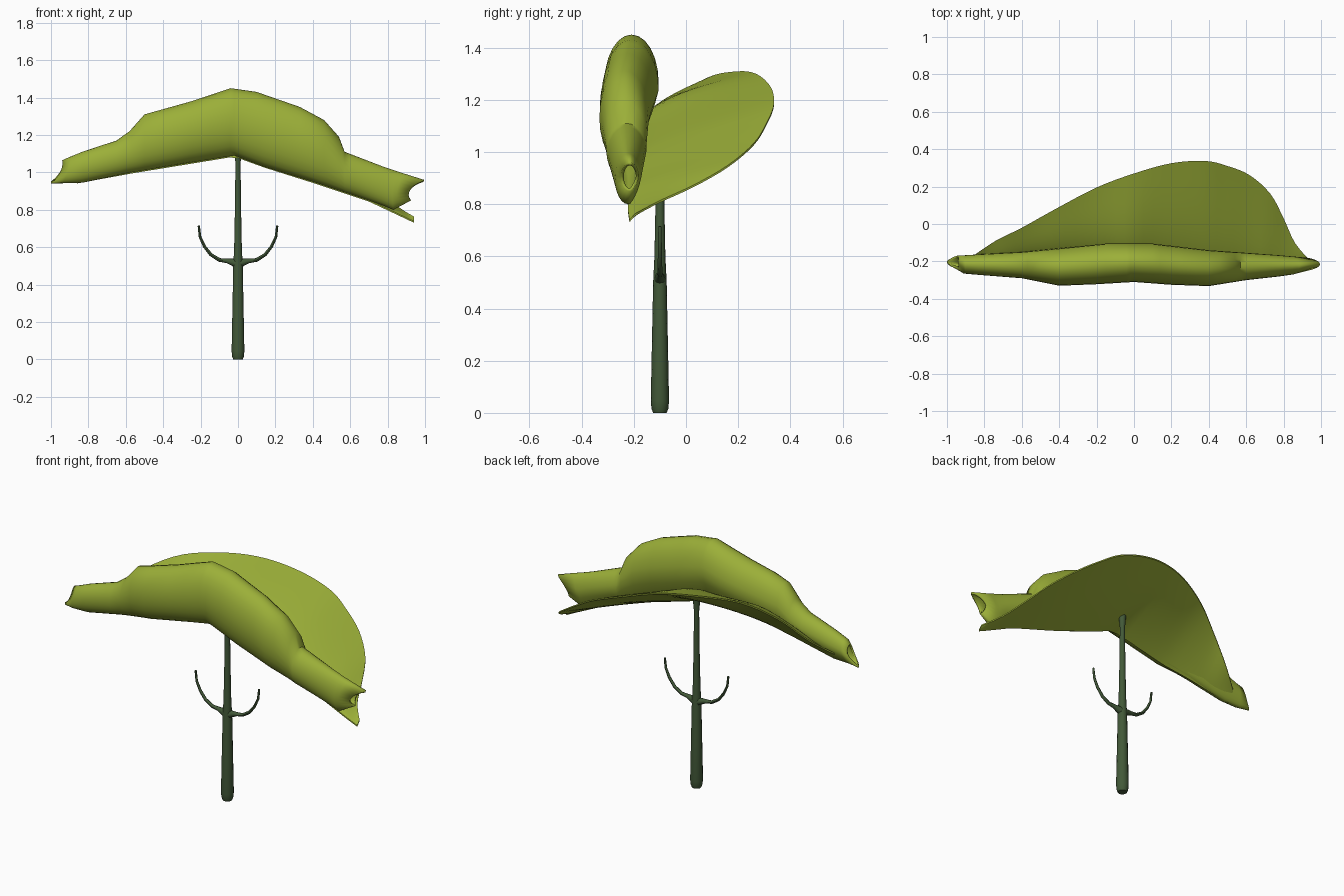
import bpy, bmesh, math
from mathutils import Vector

if "Cube" in bpy.data.objects:
    bpy.data.objects.remove(bpy.data.objects["Cube"])


def material(name, rgb):
    m = bpy.data.materials.new(name)
    m.diffuse_color = (*rgb, 1)
    m.use_nodes = True
    m.node_tree.nodes["Principled BSDF"].inputs["Base Color"].default_value = m.diffuse_color
    return m


LEAF = material("leaf_green", (0.33, 0.43, 0.04))
STEM = material("stem_green", (0.055, 0.10, 0.04))


def lerp_keys(keys, x):
    """Piecewise linear value from (x, value) pairs."""
    for (a, va), (b, vb) in zip(keys, keys[1:]):
        if x <= b:
            return va + (vb - va) * max(0, (x - a) / (b - a))
    return keys[-1][1]


def smooth_path(pts, steps):
    """Catmull-Rom curve through the points."""
    p = [Vector(q) for q in [pts[0], *pts, pts[-1]]]
    out = []
    for a, b, c, d in zip(p, p[1:], p[2:], p[3:]):
        for i in range(steps):
            t = i / steps
            out.append(b + (c - a) * t / 2 + (2 * a - 5 * b + 4 * c - d) * t * t / 2
                       + (3 * b - a - 3 * c + d) * t ** 3 / 2)
    return out + [p[-1]]


def loft(name, rings, mat, caps):
    """Skin a list of equal-length closed point rings."""
    bm = bmesh.new()
    vs = [[bm.verts.new(p) for p in r] for r in rings]
    n = len(rings[0])
    for r0, r1 in zip(vs, vs[1:]):
        for j in range(n):
            k = (j + 1) % n
            bm.faces.new((r0[j], r0[k], r1[k], r1[j]))
    if caps:
        bm.faces.new(vs[0])
        bm.faces.new(vs[-1])
    bmesh.ops.recalc_face_normals(bm, faces=bm.faces)
    me = bpy.data.meshes.new(name)
    bm.to_mesh(me)
    bm.free()
    me.materials.append(mat)
    ob = bpy.data.objects.new(name, me)
    bpy.context.collection.objects.link(ob)
    bpy.ops.object.select_all(action='DESELECT')
    ob.select_set(True)
    bpy.context.view_layer.objects.active = ob
    bpy.ops.object.shade_smooth_by_angle(angle=math.radians(45))
    return ob


# Outline of the rolled half of the leaf, as profiles along x
TOP = [(-.97, 1.065), (-.65, 1.17), (-.58, 1.22), (-.5, 1.31), (-.25, 1.38), (-.04, 1.45),
       (.1, 1.43), (.33, 1.35), (.46, 1.28), (.54, 1.19), (.57, 1.11), (.96, .96)]
BOTTOM = [(-.97, .94), (-.83, .945), (-.57, 1.0), (-.02, 1.09), (.14, 1.03), (.4, .95),
          (.7, .85), (.84, .80), (.96, .85)]
FRONT = [(-.97, -.235), (-.92, -.265), (-.6, -.29), (-.4, -.33), (-.2, -.322), (0, -.31),
         (.2, -.325), (.4, -.332), (.6, -.30), (.87, -.27), (.96, -.25)]
BACK = [(-.97, -.17), (-.6, -.15), (-.4, -.13), (-.15, -.105), (.1, -.105), (.4, -.14),
        (.75, -.165), (.96, -.18)]
SHEAR = [(-.97, .03), (-.85, 0), (.8, 0), (.96, .035)]
NOTCH = [(-.97, -.02), (-.85, 0), (.78, 0), (.96, .04)]

# Rolled leaf half: an open-ended tube, slimmer low at the back where the sheet leaves it
stations = sorted({k[0] for k in TOP + BOTTOM + FRONT} | {-.75, -.15, .25, .65, .78})
rings = []
for x in stations:
    t, b, f, k, s, n = (lerp_keys(c, x) for c in (TOP, BOTTOM, FRONT, BACK, SHEAR, NOTCH))
    ring = []
    for i in range(24):
        c, q = math.cos(2 * math.pi * i / 24), math.sin(2 * math.pi * i / 24)
        slim = 1 + .35 * q if c > 0 and q < 0 else 1
        ring.append((x + s * q - n * c * c, (f + k) / 2 + (k - f) / 2 * c * slim,
                     (t + b) / 2 + (t - b) / 2 * q))
    rings.append(ring)
roll = loft("rolled_leaf_half", rings, LEAF, False)
wall = roll.modifiers.new("thickness", 'SOLIDIFY')
wall.thickness = 0.012
wall.offset = -1

# Open leaf half: from the midrib under the roll to the free back edge, thicker at the fold
EDGE = [(-.86, -.17, 1.0), (-.74, -.09, 1.08), (-.6, -.02, 1.19), (-.42, .08, 1.28),
        (-.2, .195, 1.305), (0, .27, 1.295), (.2, .325, 1.245), (.38, .337, 1.18),
        (.5, .31, 1.11), (.62, .26, 1.03), (.73, .16, .945), (.8, .03, .87),
        (.86, -.1, .81), (.94, -.195, .76)]
ROOT = [(-.86, .945), (-.57, .998), (-.02, 1.088), (.14, 1.03), (.4, .948), (.7, .848), (.94, .735)]
BULGE = [(-.86, 0), (-.45, .06), (-.2, .055), (.1, .045), (.5, .03), (.94, 0)]
rows = []
for p in smooth_path(EDGE, 4):
    y = (lerp_keys(FRONT, p.x) + lerp_keys(BACK, p.x)) / 2
    r = Vector((p.x, y, lerp_keys(ROOT, p.x)))
    h = lerp_keys(BULGE, p.x)
    vs = [i / 12 for i in range(13)]
    under = [r.lerp(p, v) - Vector((0, 0, .004 + .2 * h * math.sin(math.pi * v))) for v in vs]
    upper = [r.lerp(p, v) + Vector((0, 0, .004 + h * math.sin(math.pi * v ** .6))) for v in vs]
    rows.append(under + upper[::-1])
loft("open_leaf_half", rows, LEAF, True)


def tube(name, pts, radii, sides, axis):
    """Round tube along points; axis is a direction across the path."""
    rings = []
    for i, p in enumerate(pts):
        d = (pts[min(i + 1, len(pts) - 1)] - pts[max(i - 1, 0)]).normalized()
        v = d.cross(axis).normalized()
        rings.append([p + (axis * math.cos(a) + v * math.sin(a)) * radii[i]
                      for a in (2 * math.pi * k / sides for k in range(sides))])
    return loft(name, rings, STEM, True)


# Tapering stem
Y = Vector((0, 1, 0))
PROFILE = [(0, .026), (.015, .032), (.045, .035), (.25, .031), (.5, .026), (.6, .021),
           (.8, .017), (1.05, .014), (1.09, .018), (1.135, .02)]
tube("stem", [Vector((0, -.1, z)) for z, _ in PROFILE], [r for _, r in PROFILE], 14, Y)

# Pair of curved tendrils, thick where they branch from the stem
ARC = [(.0, .51), (.03, .52), (.06, .527), (.1, .532), (.145, .56), (.18, .605), (.203, .655), (.21, .715)]
for side, label in ((1, "right"), (-1, "left")):
    tube(label + "_tendril", [Vector((side * x, -.1, z)) for x, z in ARC],
         [.024, .019, .012, .010, .009, .008, .007, .006], 8, Y)
